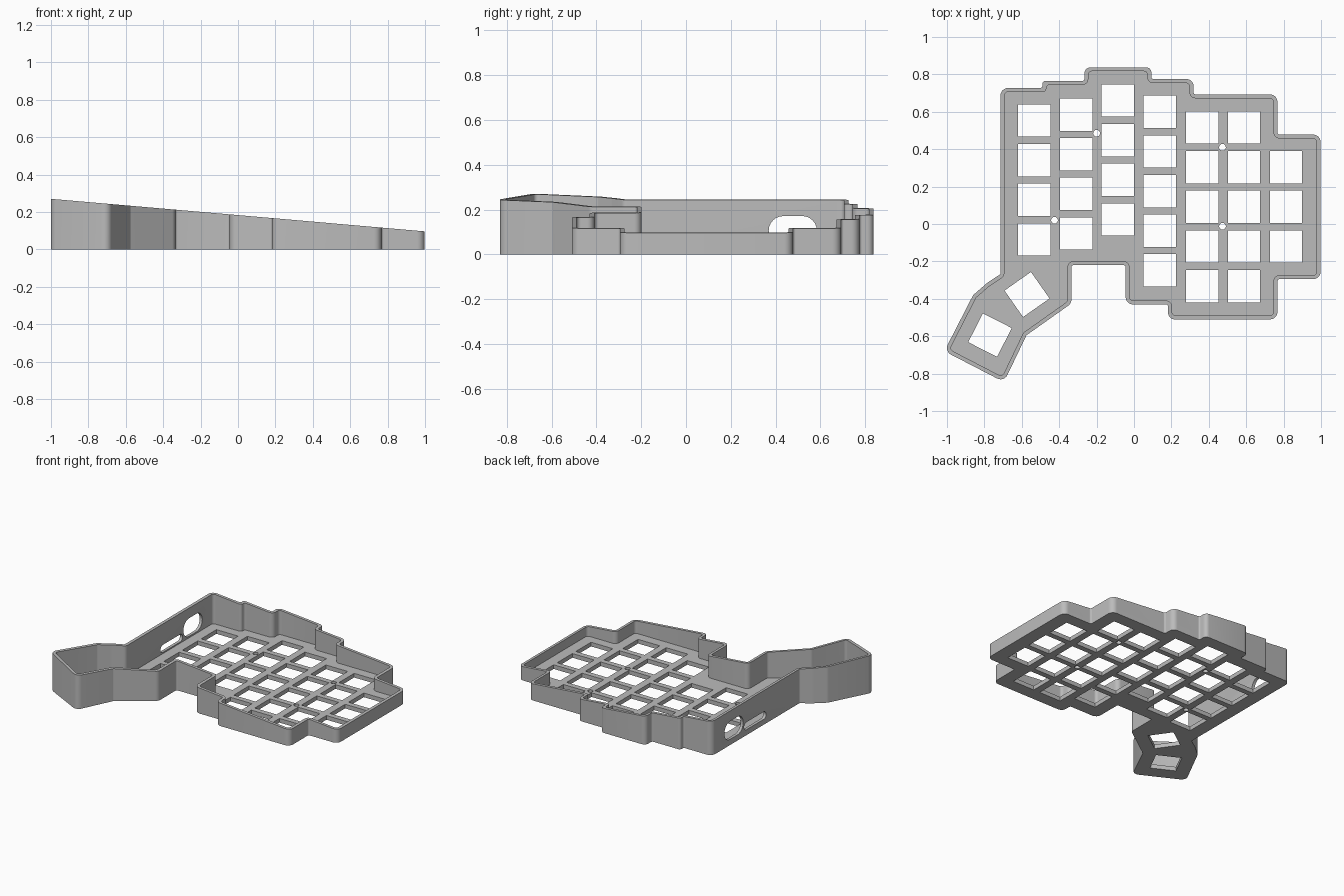
import bpy, bmesh, math
from mathutils import Vector, Matrix

if "Cube" in bpy.data.objects:
    bpy.data.objects.remove(bpy.data.objects["Cube"])

WALL, FLOOR, KEY, PITCH = 0.021, 0.03, 0.173, 0.212

# Sharp-cornered plan of the case, clockwise from the back left
PLAN = [(-.714, .727), (-.49, .727), (-.49, .765), (-.265, .765), (-.265, .838),
        (.093, .838), (.093, .775), (.318, .775), (.318, .693), (.767, .693),
        (.767, .478), (.998, .478), (.998, -.295), (.767, -.295), (.767, -.51),
        (.182, -.51), (.182, -.43), (-.045, -.43), (-.045, -.22), (-.335, -.22),
        (-.335, -.425), (-.575, -.595), (-.695, -.845), (-1.014, -.68),
        (-.86, -.38), (-.785, -.315), (-.714, -.268)]

# Key columns: x centre, y of the top key, number of keys
COLUMNS = [(-.533, .553, 4), (-.309, .585, 4), (-.086, .66, 4), (.138, .6, 5),
           (.364, .516, 5), (.588, .516, 5), (.813, .304, 3)]
THUMB_KEYS = [(-.572, -.377, 35), (-.77, -.594, -27)]
SCREWS = [(-.2, .485), (-.425, .02), (.473, .41), (.473, -.012)]
# Openings in the left wall: y centre, z centre, width, height
PORTS = [(.477, .106, .215, .13), (.235, .066, .25, .054)]


def rounded(points, inset, convex, concave, steps=6):
    """Inset a clockwise outline and round its corners."""
    pts = [Vector(p) for p in points]
    n = len(pts)
    moved = []
    for i, p in enumerate(pts):
        a = (p - pts[i - 1]).normalized()
        b = (pts[(i + 1) % n] - p).normalized()
        na, nb = Vector((a.y, -a.x)), Vector((b.y, -b.x))
        moved.append(p + (na + nb) * inset / (1 + na.dot(nb)))
    out = []
    for i, p in enumerate(moved):
        ea, eb = p - moved[i - 1], moved[(i + 1) % n] - p
        a, b = ea.normalized(), eb.normalized()
        turn = a.angle_signed(b)
        tan = math.tan(abs(turn) / 2)
        radius = convex if a.x * b.y - a.y * b.x < 0 else concave
        trim = min(radius * tan, .45 * ea.length, .45 * eb.length)
        radius = trim / tan
        side = 1 if a.x * b.y - a.y * b.x > 0 else -1
        normal = Vector((-a.y, a.x)) * side
        start = p - a * trim
        centre = start + normal * radius
        for k in range(steps + 1):
            turned = Matrix.Rotation(side * abs(turn) * k / steps, 2) @ (start - centre)
            out.append(centre + turned)
    return out


def prism(bm, outline, bottom, top):
    """Add a solid from an outline; top is a function of x."""
    low = [bm.verts.new((p[0], p[1], bottom)) for p in outline]
    high = [bm.verts.new((p[0], p[1], top(p[0]))) for p in outline]
    faces = [bm.faces.new(low), bm.faces.new(high)]
    for i in range(len(low)):
        faces.append(bm.faces.new((low[i - 1], low[i], high[i], high[i - 1])))
    bmesh.ops.recalc_face_normals(bm, faces=faces)
    return low + high


def to_object(bm, name):
    mesh = bpy.data.meshes.new(name)
    bm.to_mesh(mesh)
    bm.free()
    obj = bpy.data.objects.new(name, mesh)
    bpy.context.collection.objects.link(obj)
    return obj


def slope(x):
    return .183 - .087 * x


def through(x):
    return FLOOR + .02


# Outer block with the sloping top
bm = bmesh.new()
prism(bm, rounded(PLAN, 0, .04, .012), 0, slope)
case = to_object(bm, "keyboard_case")

# Hollow inside
bm = bmesh.new()
prism(bm, rounded(PLAN, WALL, .02, .032), FLOOR, lambda x: .5)
cavity = to_object(bm, "cavity_cutter")

# Key, screw and port openings
bm = bmesh.new()
keys = [(x, y - PITCH * i, 0) for x, y, count in COLUMNS for i in range(count)]
for x, y, angle in keys + THUMB_KEYS:
    turn = Matrix.Rotation(math.radians(angle), 2)
    square = [Vector((x, y)) + turn @ Vector((sx, sy)) * KEY / 2
              for sx, sy in ((-1, -1), (1, -1), (1, 1), (-1, 1))]
    prism(bm, square, -.05, through)
for x, y in SCREWS:
    ring = [(x + .018 * math.cos(t * math.tau / 20), y + .018 * math.sin(t * math.tau / 20))
            for t in range(20)]
    prism(bm, ring, -.05, through)
for y, z, width, height in PORTS:
    r, half = height / 2, width / 2 - height / 2
    slot = []
    for end in (1, -1):
        for k in range(13):
            t = math.pi * k / 12 - end * math.pi / 2
            slot.append((end * half + r * math.cos(t), r * math.sin(t)))
    verts = prism(bm, slot, -.06, lambda x: .06)
    # Stand the slot upright so that it runs through the left wall
    stand = Matrix(((0, 0, 1, -.71), (1, 0, 0, y), (0, 1, 0, z), (0, 0, 0, 1)))
    bmesh.ops.transform(bm, matrix=stand, verts=verts)
openings = to_object(bm, "opening_cutter")

# Cut the case and drop the cutters
bpy.context.view_layer.objects.active = case
case.select_set(True)
for cutter in (cavity, openings):
    cutter.hide_render = True
    mod = case.modifiers.new(cutter.name, "BOOLEAN")
    mod.operation, mod.solver, mod.object = "DIFFERENCE", "EXACT", cutter
    bpy.ops.object.modifier_apply(modifier=mod.name)
    bpy.data.objects.remove(cutter)

# Single grey plastic
grey = bpy.data.materials.new("grey_plastic")
grey.use_nodes = True
colour = (.5, .5, .5, 1)
grey.diffuse_color = colour
grey.node_tree.nodes["Principled BSDF"].inputs["Base Color"].default_value = colour
case.data.materials.clear()
case.data.materials.append(grey)

bpy.ops.object.select_all(action="DESELECT")
case.select_set(True)
bpy.ops.object.shade_smooth_by_angle(angle=math.radians(30))
